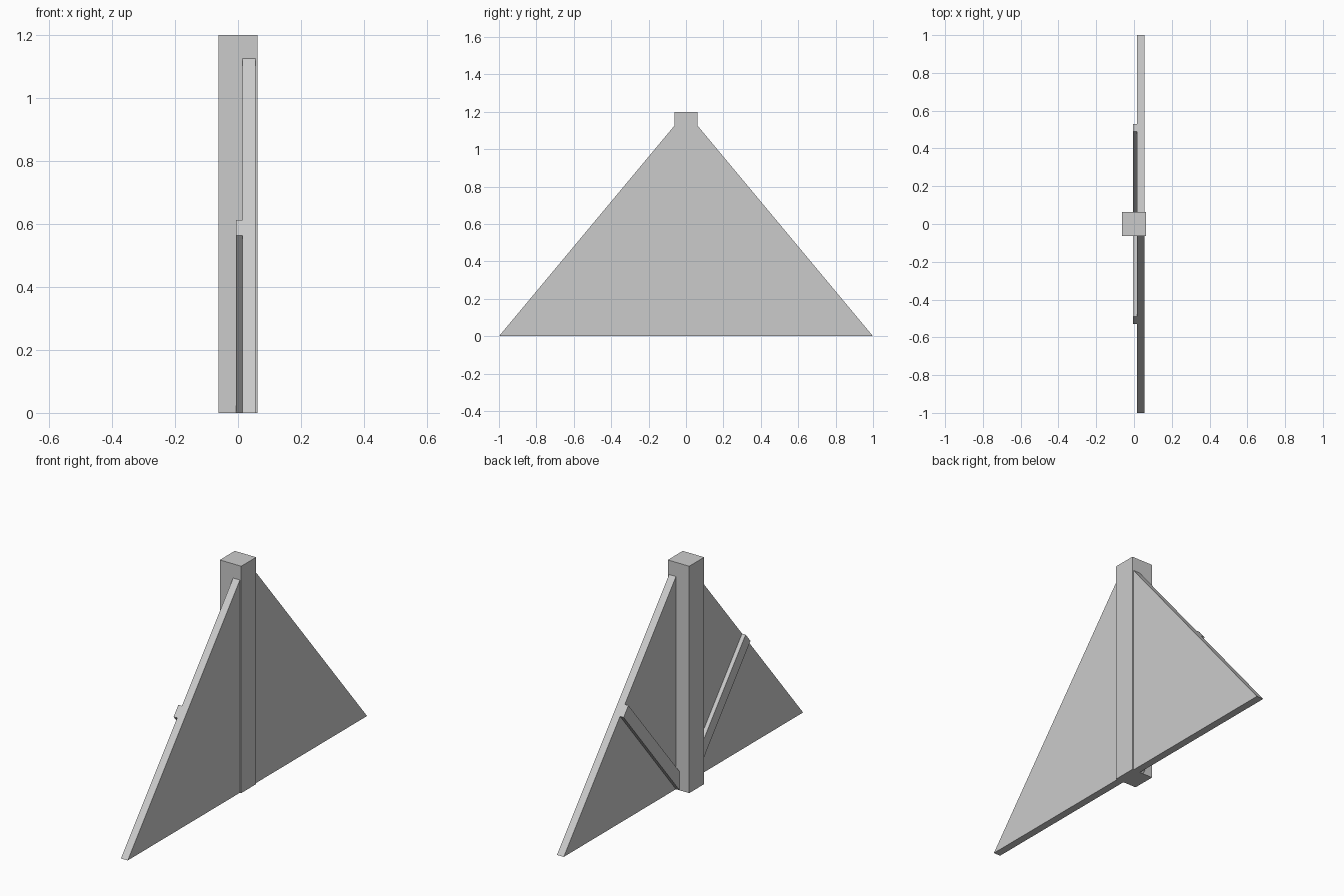
import bpy
import bmesh

cube = bpy.data.objects.get("Cube")
if cube:
    bpy.data.objects.remove(cube, do_unlink=True)

SLOPE = 1.2        # rise of the panel edges and braces
POST = 0.0625      # half width of the post

grey = bpy.data.materials.new("light grey")
grey.use_nodes = True
colour = (0.6, 0.6, 0.6, 1)
grey.diffuse_color = colour
grey.node_tree.nodes["Principled BSDF"].inputs["Base Color"].default_value = colour


def slab(name, profile, x0, x1):
    """Extrude a (y, z) outline from x0 to x1."""
    bm = bmesh.new()
    face = bm.faces.new([bm.verts.new((x0, y, z)) for y, z in profile])
    out = bmesh.ops.extrude_face_region(bm, geom=[face])["geom"]
    verts = [v for v in out if isinstance(v, bmesh.types.BMVert)]
    bmesh.ops.translate(bm, verts=verts, vec=(x1 - x0, 0, 0))
    bmesh.ops.recalc_face_normals(bm, faces=bm.faces)
    mesh = bpy.data.meshes.new(name)
    bm.to_mesh(mesh)
    bm.free()
    mesh.materials.append(grey)
    obj = bpy.data.objects.new(name, mesh)
    bpy.context.collection.objects.link(obj)
    return obj


def edge(y):
    """Height of the sloping panel edge at distance y from the post axis."""
    return SLOPE * (1 - y)


# Square upright post
slab("post", [(-POST, 0), (POST, 0), (POST, 1.2), (-POST, 1.2)], -POST, POST)

# Triangular panels and the diagonal braces on their inner side
for side, label in ((-1, "front"), (1, "back")):
    panel = [(POST, 0), (1, 0), (POST, edge(POST))]
    low, high = 0.53, 0.49
    brace = [(POST, 0), (low, edge(low)), (high, edge(high)),
             (POST, edge(high) - SLOPE * (high - POST))]
    slab(label + "_panel", [(side * y, z) for y, z in panel], 0.015, 0.055)
    slab(label + "_brace", [(side * y, z) for y, z in brace], -0.006, 0.015)
